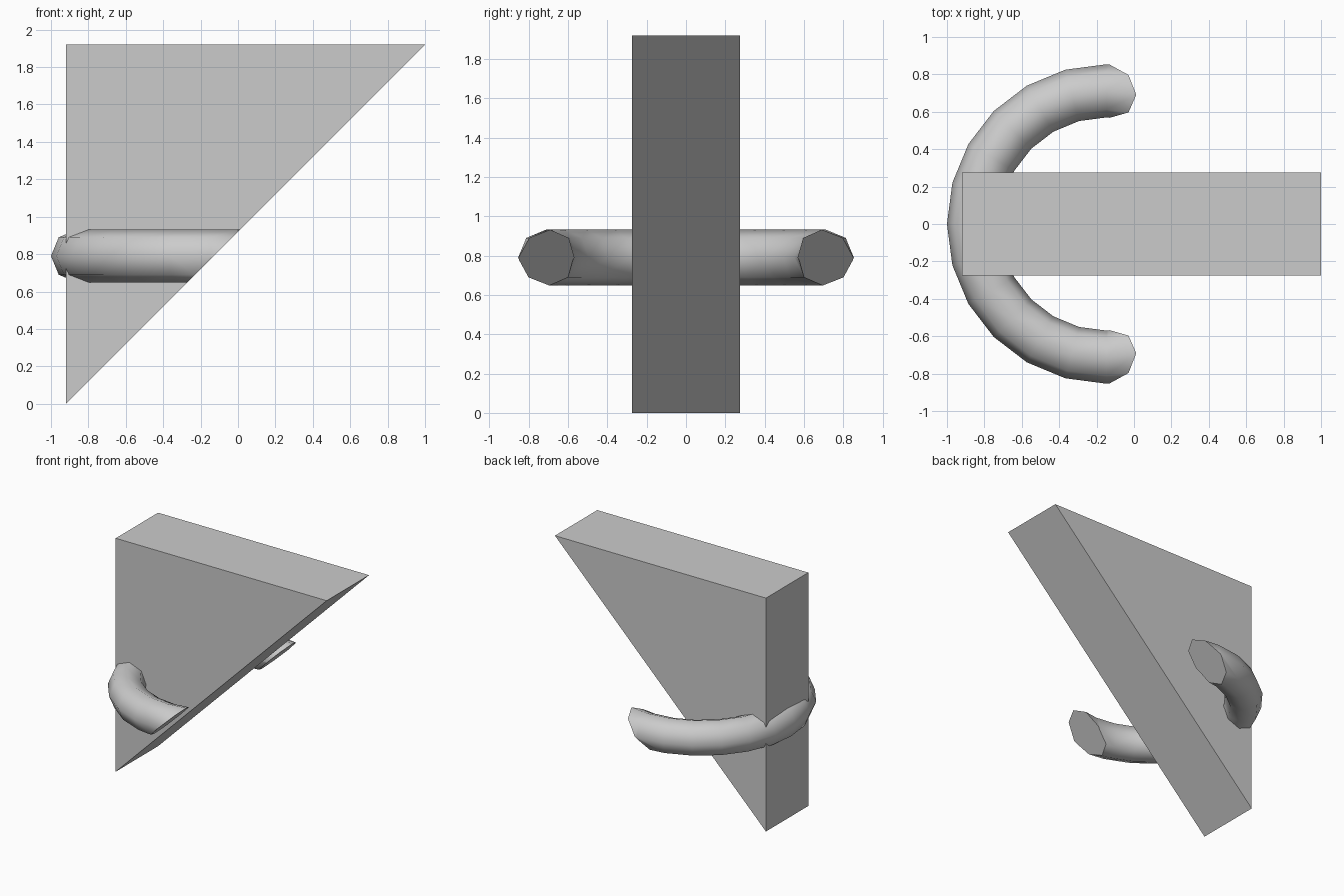
import bpy
import bmesh
from mathutils import Vector

cube = bpy.data.objects.get("Cube")
if cube:
    bpy.data.objects.remove(cube, do_unlink=True)

LEFT, RIGHT, HEIGHT, HALF_DEPTH = -0.92, 1.0, 1.92, 0.275

grey = bpy.data.materials.new("light grey")
grey.use_nodes = True
grey.diffuse_color = (0.6, 0.6, 0.6, 1)
grey.node_tree.nodes["Principled BSDF"].inputs["Base Color"].default_value = (0.6, 0.6, 0.6, 1)

# Triangular wedge: a profile extruded through the depth
bm = bmesh.new()
profile = [(LEFT, 0), (RIGHT, HEIGHT), (LEFT, HEIGHT)]
face = bm.faces.new([bm.verts.new((x, -HALF_DEPTH, z)) for x, z in profile])
extruded = bmesh.ops.extrude_face_region(bm, geom=[face])["geom"]
bmesh.ops.translate(bm, vec=(0, 2 * HALF_DEPTH, 0),
                    verts=[g for g in extruded if isinstance(g, bmesh.types.BMVert)])
bmesh.ops.recalc_face_normals(bm, faces=bm.faces)
mesh = bpy.data.meshes.new("wedge")
bm.to_mesh(mesh)
bm.free()
wedge = bpy.data.objects.new("wedge", mesh)
bpy.context.collection.objects.link(wedge)
mesh.materials.append(grey)

# Ring, sliced off along the sloping face of the wedge
center = Vector((-0.146, 0, 0.79))
bpy.ops.mesh.primitive_torus_add(major_radius=0.712, minor_radius=0.142,
                                 major_segments=24, minor_segments=8)
ring = bpy.context.object
ring.name = ring.data.name = "ring"
ring.data.materials.append(grey)
bm = bmesh.new()
bm.from_mesh(ring.data)
bmesh.ops.translate(bm, vec=center, verts=bm.verts)
for f in bm.faces:
    f.smooth = True
cut = bmesh.ops.bisect_plane(bm, geom=bm.verts[:] + bm.edges[:] + bm.faces[:],
                             plane_co=(LEFT, 0, 0), plane_no=(1, 0, -1), clear_outer=True)

# Flat caps with crisp rims on the two cut ends
rim = [g for g in cut["geom_cut"] if isinstance(g, bmesh.types.BMEdge)]
for e in rim:
    e.smooth = False
for f in bmesh.ops.holes_fill(bm, edges=rim, sides=0)["faces"]:
    f.smooth = False
bmesh.ops.recalc_face_normals(bm, faces=bm.faces)
bm.to_mesh(ring.data)
bm.free()
